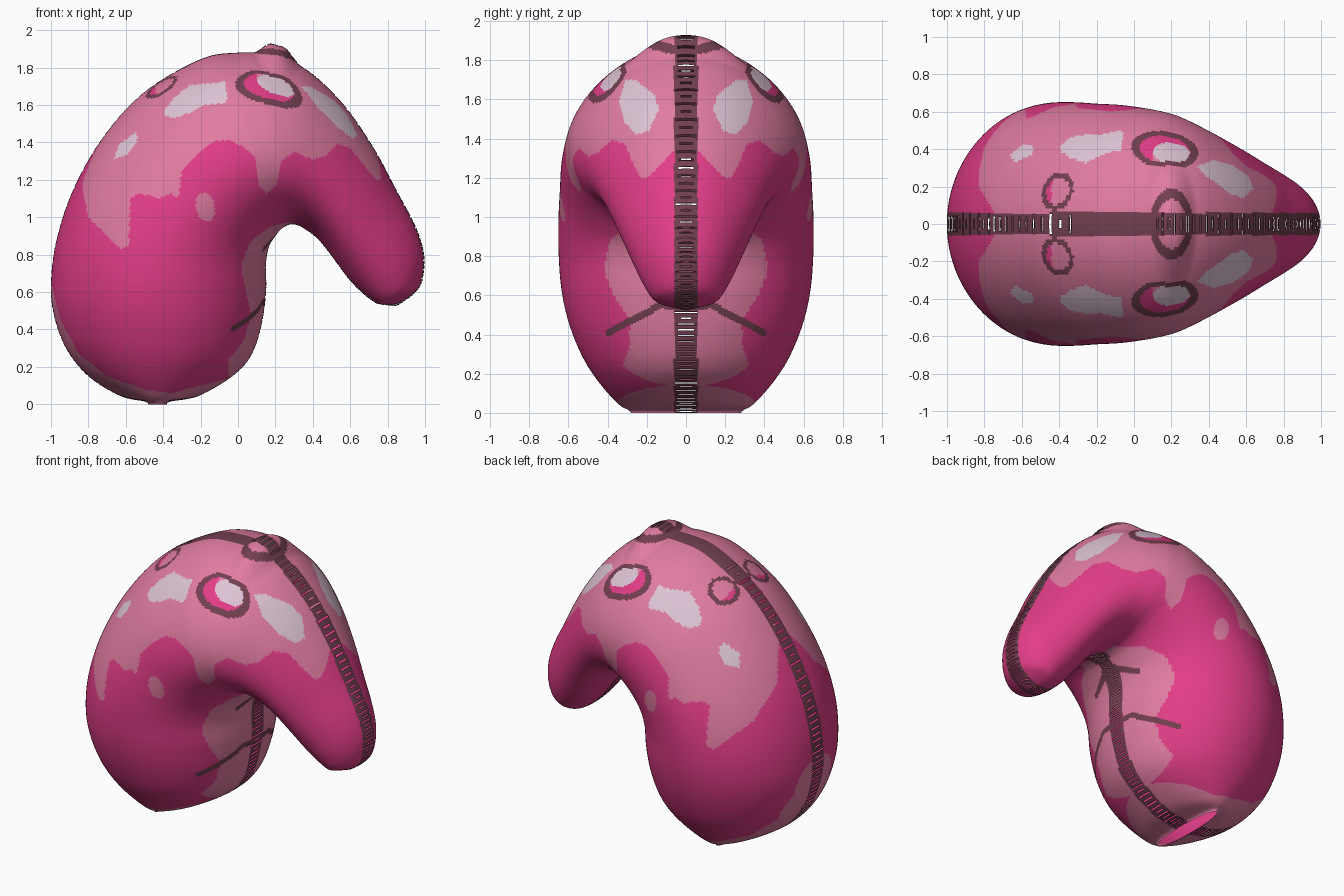
import bpy, bmesh, math

cube = bpy.data.objects.get("Cube")
if cube:
    bpy.data.objects.remove(cube, do_unlink=True)


def make_material(name, colour):
    mat = bpy.data.materials.new(name)
    mat.use_nodes = True
    mat.diffuse_color = (*colour, 1)
    mat.node_tree.nodes["Principled BSDF"].inputs["Base Color"].default_value = (*colour, 1)
    return mat


LIGHT, HOT, PALE, BROWN = range(4)
materials = [
    make_material("light_pink", (0.75, 0.20, 0.36)),
    make_material("hot_pink", (0.76, 0.047, 0.245)),
    make_material("pale_highlight", (0.73, 0.55, 0.66)),
    make_material("dark_brown", (0.17, 0.05, 0.08)),
]

# Body sections from the open foot to the tip: outer x, outer z, inner x, inner z, half width
SECTIONS = [
    (-.48, 0, -.38, 0, .28), (-.5, .015, -.36, .015, .295), (-.63, .045, -.21, .045, .345),
    (-.80, .15, -.03, .15, .44), (-.92, .30, .07, .26, .525),
    (-.985, .48, .125, .42, .595), (-1, .65, .15, .6, .635),
    (-.97, .88, .15, .75, .65), (-.88, 1.15, .165, .84, .65),
    (-.72, 1.43, .2, .9, .64), (-.5, 1.67, .235, .94, .63),
    (-.2, 1.845, .265, .957, .61), (0, 1.88, .29, .962, .59),
    (.15, 1.87, .32, .957, .565), (.35, 1.8, .36, .935, .515),
    (.55, 1.62, .42, .89, .45), (.72, 1.38, .48, .82, .385),
    (.85, 1.14, .535, .745, .325), (.95, .95, .6, .66, .27),
    (.995, .8, .67, .59, .222), (.985, .66, .73, .545, .172),
    (.94, .59, .755, .535, .115), (.85, .525, .83, .525, .01),
]
STEPS, SIDES = 24, 224


def spline(p0, p1, p2, p3, t):
    return [b + 0.5 * t * (c - a + t * (2 * a - 5 * b + 4 * c - d + t * (3 * (b - c) + d - a)))
            for a, b, c, d in zip(p0, p1, p2, p3)]


def smooth_clamp(t):
    t = min(1, max(0, t))
    return t * t * (3 - 2 * t)


def lerp_curve(points, x):
    for (xa, za), (xb, zb) in zip(points, points[1:]):
        if x <= xb:
            return za + (zb - za) * max(0, x - xa) / (xb - xa)
    return points[-1][1]


def inside(poly, x, z):
    hit = False
    for (xa, za), (xb, zb) in zip(poly, poly[1:] + poly[:1]):
        if (za > z) != (zb > z) and x < xa + (xb - xa) * (z - za) / (zb - za):
            hit = not hit
    return hit


def ellipse(u, v, cu, cv, ru, rv, tilt=0.0):
    c, s = math.cos(tilt), math.sin(tilt)
    du, dv = u - cu, v - cv
    return math.hypot((du * c + dv * s) / ru, (dv * c - du * s) / rv)


def segment_distance(u, v, a, b):
    du, dv = b[0] - a[0], b[1] - a[1]
    t = ((u - a[0]) * du + (v - a[1]) * dv) / (du * du + dv * dv)
    t = min(1, max(0, t))
    return math.hypot(u - a[0] - t * du, v - a[1] - t * dv)


# Dripping edge of the light cap, upper edge of the light back, half width of the light belly
DRIPS = [(-.84, 1.2), (-.8, 1.0), (-.7, .9), (-.62, .83), (-.585, .85), (-.575, 1.1),
         (-.53, 1.13), (-.42, 1.1), (-.36, 1.13), (-.32, 1.1), (-.3, 1.24), (-.2, 1.36),
         (-.12, 1.41), (-.04, 1.41), (.04, 1.37), (.09, 1.32), (.11, 1.18), (.15, 1.12),
         (.21, 1.18), (.23, 1.3), (.3, 1.35), (.4, 1.31), (.47, 1.33), (.53, 1.39),
         (.6, 1.37), (.68, 1.27), (.74, 1.2), (.8, 1.19)]
BACK = [(-1, .66), (-.95, .45), (-.85, .27), (-.7, .15), (-.5, .08), (-.35, .06), (-.05, .14)]
BELLY = [(.06, .31), (.2, .34), (.35, .285), (.48, .29), (.6, .37), (.73, .42),
         (.88, .39), (.95, .3), (1, 0)]

# Shiny patches: two on each flank (x, z) and one on each side of the snout (y, z)
FLANK_SHINES = [
    [(-.4, 1.55), (-.39, 1.58), (-.34, 1.64), (-.26, 1.705), (-.07, 1.725), (-.055, 1.63),
     (-.08, 1.61), (-.18, 1.6), (-.26, 1.56), (-.34, 1.53)],
    [(-.66, 1.315), (-.64, 1.385), (-.55, 1.455), (-.535, 1.42), (-.59, 1.34), (-.64, 1.315)],
]
SNOUT_SHINE = [(.31, 1.7), (.26, 1.7), (.16, 1.62), (.14, 1.55), (.19, 1.44), (.25, 1.42),
               (.32, 1.49), (.34, 1.59)]
VEINS = [((.04, .54), (.13, .55)), ((.13, .55), (.39, .41)), ((.04, .9), (.2, .83))]


def ring_colour(x, y):
    # Raised crown ring and small back rings
    if .7 < ellipse(x, y, .2, 0, .115, .19) < 1:
        return BROWN
    spot = ellipse(x, y, -.408, .175, .08, .106, -.4)
    if spot < 1:
        return BROWN if spot > .71 else HOT if x < -.44 else LIGHT
    # Large kidney-shaped rings, notched towards the seam
    ring = ellipse(x, y, .165, .395, .18, .1, -.15)
    if y < .395:
        ring += .2 * math.exp(-((x - .19) / .05) ** 2)
    if ring < 1:
        if ring > .75:
            return BROWN
        if ellipse(x, y, .2, .378, .098, .058, -.1) < 1:
            return PALE
        return HOT if y > .39 or x < .1 else LIGHT
    return None


def body_colour(x, y, z):
    y = abs(y)
    if y < .06:
        return BROWN
    ring = ring_colour(x, y) if z > 1.5 else None
    if ring is not None:
        return ring
    # Shiny patches
    if any(inside(shape, x, z) for shape in FLANK_SHINES):
        return PALE
    if x > .3 and inside(SNOUT_SHINE, y, z):
        return PALE
    if ellipse(x, z, -.175, 1.055, .05, .077, .2) < 1:
        return LIGHT
    # Light belly with veins beside the seam
    if -.05 < x < .3 and z < 1:
        if any(segment_distance(y, z, a, b) < .018 for a, b in VEINS):
            return BROWN
        return LIGHT if y < lerp_curve(BELLY, z) else HOT
    # Cap, back and hot pink flanks
    near_seam = max(0, .2 - y)
    if x > -.83 + .6 * near_seam and z > lerp_curve(DRIPS, x) + (near_seam if x > .5 else 0):
        return LIGHT
    if x < 0 and z < lerp_curve(BACK, x):
        return LIGHT
    return HOT


# Bent bean body, its upper sections egg-shaped with the wide end inside the bend
bm = bmesh.new()
padded = [SECTIONS[0]] + SECTIONS + [SECTIONS[-1]]
profile = [spline(*padded[i:i + 4], k / STEPS)
           for i in range(len(SECTIONS) - 1) for k in range(STEPS)] + [SECTIONS[-1]]
rings = []
for i, (ox, oz, ix, iz, w) in enumerate(profile):
    egg = .15 * smooth_clamp((i / len(profile) - .28) / .2)
    ring = []
    for j in range(SIDES):
        a = 2 * math.pi * (j + .5) / SIDES
        c = math.cos(a)
        y = w * math.sin(a) * (1 - egg * c)
        x, z = (ox + ix + (ox - ix) * c) / 2, (oz + iz + (oz - iz) * c) / 2
        if z > 1.5:  # raised crown
            z += .065 * smooth_clamp((1.15 - ellipse(x, y, .21, 0, .115, .33)) / .9)
        ring.append(bm.verts.new((x, y, z)))
    rings.append(ring)

slits = []
for i, (low, high) in enumerate(zip(rings, rings[1:])):
    reach = .042 + .014 * math.sin(i * 2.3)
    for j in range(SIDES):
        k = (j + 1) % SIDES
        face = bm.faces.new((low[j], low[k], high[k], high[j]))
        face.smooth = True
        x, y, z = face.calc_center_median()
        face.material_index = body_colour(x, y, z)
        solid = z > 1.6 and -.32 < x < .12
        if i % 4 == 0 and abs(y) < reach and not solid:
            slits.append(face)
bm.faces.new(rings[-1]).material_index = BROWN
bmesh.ops.recalc_face_normals(bm, faces=bm.faces[:])
bmesh.ops.delete(bm, geom=slits, context='FACES')  # open slits along the seam

mesh = bpy.data.meshes.new("bean_body")
for mat in materials:
    mesh.materials.append(mat)
bm.to_mesh(mesh)
bm.free()
bpy.context.collection.objects.link(bpy.data.objects.new("bean_body", mesh))
